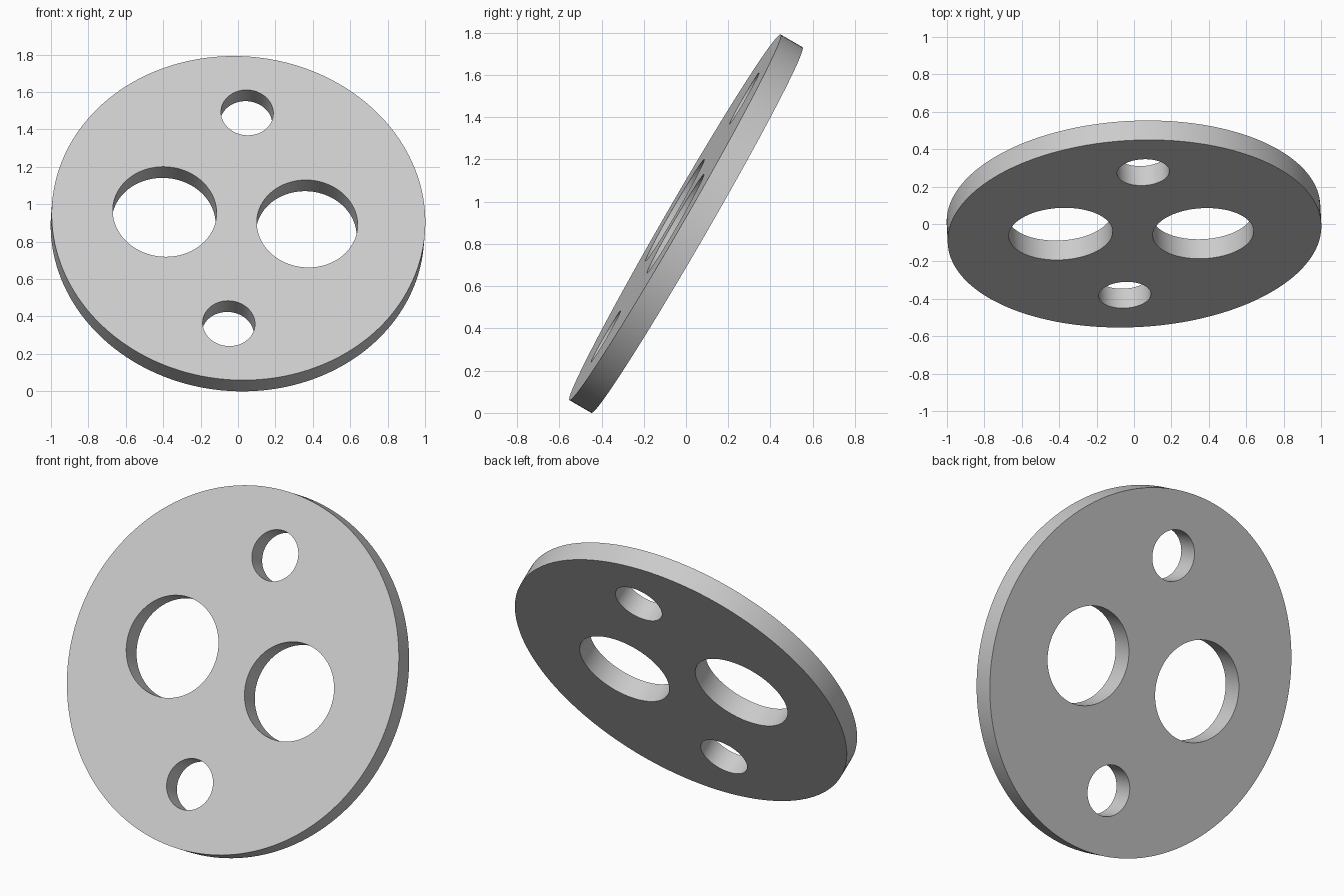
import bpy
from mathutils import Vector

cube = bpy.data.objects.get("Cube")
if cube:
    bpy.data.objects.remove(cube, do_unlink=True)

THICKNESS = 0.12
CENTRE = Vector((0, 0, 0.896))
NORMAL = Vector((0.045, -0.866, 0.5)).normalized()
FACE = CENTRE + NORMAL * THICKNESS / 2
TILT = NORMAL.to_track_quat('Z', 'Y').to_euler()


def tilted_cylinder(name, centre, radius, depth, sides):
    bpy.ops.mesh.primitive_cylinder_add(vertices=sides, radius=radius, depth=depth,
                                        location=centre, rotation=TILT)
    obj = bpy.context.object
    obj.name = name
    return obj


def on_face(x, z):
    """Point of the front face seen at the given x and z."""
    y = FACE.y - (NORMAL.x * (x - FACE.x) + NORMAL.z * (z - FACE.z)) / NORMAL.y
    return Vector((x, y, z))


# Leaning round plate
plate = tilted_cylinder("round_plate", CENTRE, 1.0, THICKNESS, 160)

# Through holes: x, z, radius
holes = {
    "upper_small_hole": (0.049, 1.49, 0.14),
    "lower_small_hole": (-0.049, 0.363, 0.14),
    "right_large_hole": (-0.392, 0.96, 0.278),
    "left_large_hole": (0.37, 0.896, 0.27),
}
cutters = []
for name, (x, z, radius) in holes.items():
    cutter = tilted_cylinder(name + "_cutter", on_face(x, z) - NORMAL * THICKNESS / 2,
                             radius, THICKNESS * 3, 96)
    cutter.hide_render = True
    cutters.append(cutter)
    cut = plate.modifiers.new(name, 'BOOLEAN')
    cut.operation = 'DIFFERENCE'
    cut.solver = 'EXACT'
    cut.object = cutter

# Apply the cuts and remove the cutters
bpy.ops.object.select_all(action='DESELECT')
plate.select_set(True)
bpy.context.view_layer.objects.active = plate
for name in holes:
    bpy.ops.object.modifier_apply(modifier=name)
for cutter in cutters:
    bpy.data.objects.remove(cutter, do_unlink=True)
bpy.ops.object.shade_smooth_by_angle()

# Plain grey
grey = bpy.data.materials.new("light_grey")
grey.use_nodes = True
colour = (0.6, 0.6, 0.6, 1)
grey.diffuse_color = colour
grey.node_tree.nodes["Principled BSDF"].inputs["Base Color"].default_value = colour
plate.data.materials.clear()
plate.data.materials.append(grey)
